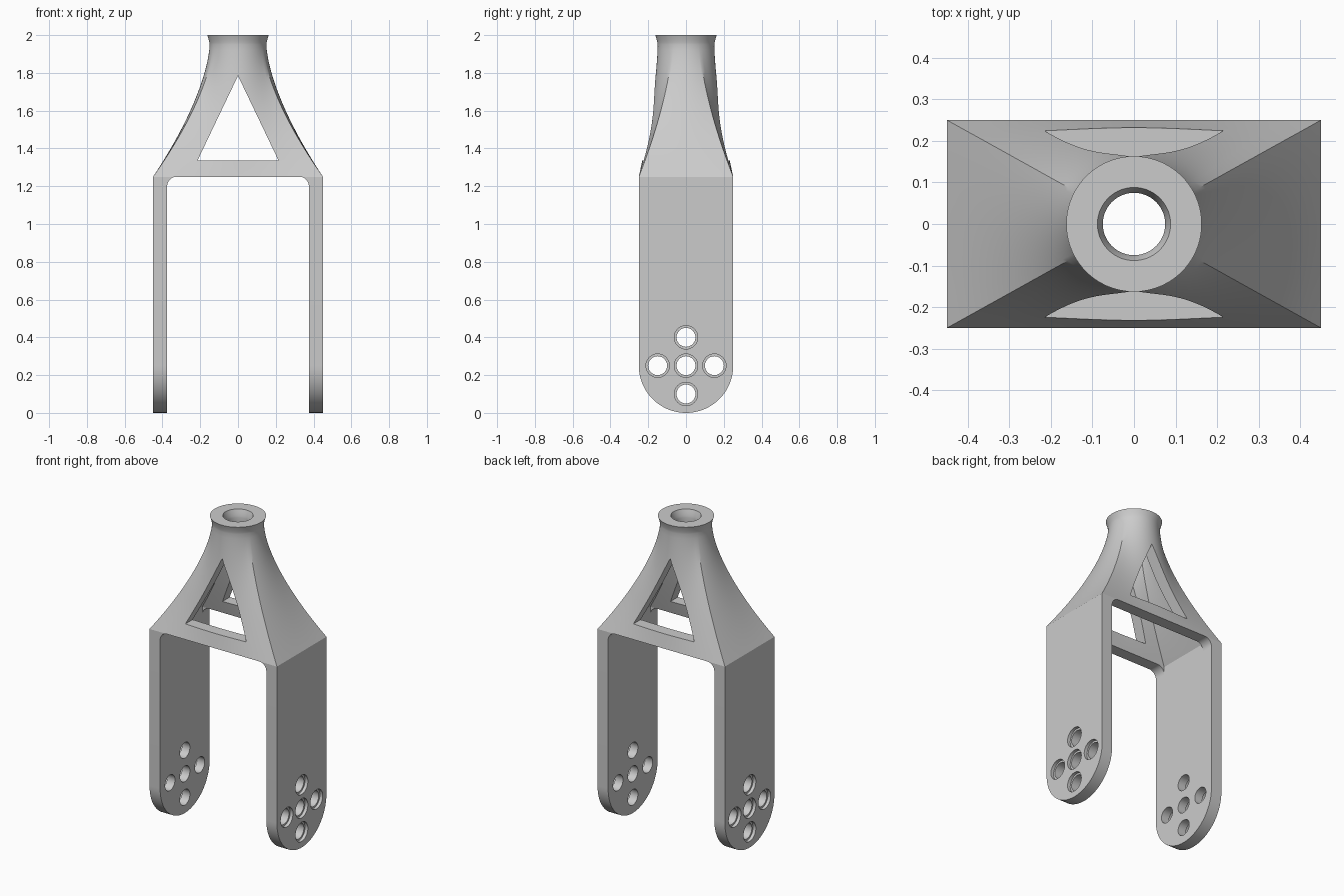
import bpy, bmesh, math
from math import cos, sin, pi, atan2

cube = bpy.data.objects.get("Cube")
if cube:
    bpy.data.objects.remove(cube, do_unlink=True)

grey = bpy.data.materials.new("plain grey")
grey.use_nodes = True
colour = (0.6, 0.6, 0.6, 1)
grey.diffuse_color = colour
grey.node_tree.nodes["Principled BSDF"].inputs["Base Color"].default_value = colour

HALF_X, HALF_Y, WALL = 0.45, 0.25, 0.075
SHOULDER, NECK, TOP = 1.25, 1.95, 2.0


def make_object(name, bm):
    bmesh.ops.recalc_face_normals(bm, faces=bm.faces)
    mesh = bpy.data.meshes.new(name)
    bm.to_mesh(mesh)
    bm.free()
    mesh.materials.append(grey)
    obj = bpy.data.objects.new(name, mesh)
    bpy.context.collection.objects.link(obj)
    return obj


def prism(name, points, axis, start, end):
    """Extrude a flat outline along x (points are y, z) or y (points are x, z)."""
    bm = bmesh.new()
    place = (lambda a, b, d: (d, a, b)) if axis == "x" else (lambda a, b, d: (a, d, b))
    rings = [[bm.verts.new(place(a, b, d)) for a, b in points] for d in (start, end)]
    for ring in rings:
        bm.faces.new(ring)
    for i in range(len(points)):
        j = (i + 1) % len(points)
        bm.faces.new((rings[0][i], rings[0][j], rings[1][j], rings[1][i]))
    return make_object(name, bm)


def activate(obj):
    bpy.ops.object.select_all(action="DESELECT")
    obj.select_set(True)
    bpy.context.view_layer.objects.active = obj


def cut(obj, cutter):
    mod = obj.modifiers.new("cut", "BOOLEAN")
    mod.operation, mod.solver, mod.object = "DIFFERENCE", "EXACT", cutter
    activate(obj)
    bpy.ops.object.modifier_apply(modifier=mod.name)
    bpy.data.objects.remove(cutter, do_unlink=True)


def mirror(obj, x, y):
    mod = obj.modifiers.new("mirror", "MIRROR")
    mod.use_axis = (x, y, False)
    mod.use_mirror_merge = False


def smooth(obj):
    activate(obj)
    bpy.ops.object.shade_smooth_by_angle(angle=math.radians(30))


def arc(cx, cz, r, a0, a1, n):
    return [(cx + r * cos(a0 + (a1 - a0) * i / n), cz + r * sin(a0 + (a1 - a0) * i / n))
            for i in range(n + 1)]


def section(z, inset, per_side=20):
    """Rectangle at the shoulder blending to a circle at the neck."""
    hx, hy = HALF_X - inset, HALF_Y - inset
    u = min(1, (z - SHOULDER) / (NECK - SHOULDER))
    w = 1 - (1 - u) ** 1.55
    r = 0.15 - inset + 0.013 * max(0, (z - NECK) / (TOP - NECK)) ** 1.4
    corner = atan2(hy, hx)
    stops = [-corner, corner, pi - corner, pi + corner, 2 * pi - corner]
    points = []
    for a0, a1 in zip(stops, stops[1:]):
        for i in range(per_side):
            a = a0 + (a1 - a0) * i / per_side
            reach = 1 / max(abs(cos(a)) / hx, abs(sin(a)) / hy)
            d = reach * (1 - w) + r * w
            points.append((d * cos(a), d * sin(a), z))
    return points


# Hollow crown: outer skin up, inner skin down, closed into one shell
steps = 24
heights = [SHOULDER + (NECK - SHOULDER) * i / steps for i in range(steps + 1)]
heights += [NECK + (TOP - NECK) * i / 5 for i in range(1, 6)]
layers = [section(z, 0) for z in heights] + [section(z, WALL) for z in reversed(heights)]
bm = bmesh.new()
rings = [[bm.verts.new(p) for p in layer] for layer in layers]
for k, ring in enumerate(rings):
    above = rings[(k + 1) % len(rings)]
    for i in range(len(ring)):
        j = (i + 1) % len(ring)
        bm.faces.new((ring[i], ring[j], above[j], above[i]))
crown = make_object("crown", bm)

# Triangular window through the front and back walls
cut(crown, prism("window_cutter", [(-0.215, 1.335), (0.215, 1.335), (0, 1.785)], "y", -0.5, 0.5))
smooth(crown)

# Legs with rounded feet and five counterbored holes
foot = arc(0, HALF_Y, HALF_Y, pi, 2 * pi, 40)
legs = prism("legs", foot + [(HALF_Y, SHOULDER), (-HALF_Y, SHOULDER)], "x", HALF_X - WALL, HALF_X)
for y, z in [(0, 0.1), (0, 0.25), (0, 0.4), (-0.15, 0.25), (0.15, 0.25)]:
    for radius, start in ((0.05, 0.3), (0.062, HALF_X - 0.02)):
        cut(legs, prism("hole_cutter", arc(y, z, radius, 0, 2 * pi, 32)[:-1], "x", start, 0.5))
smooth(legs)
mirror(legs, True, False)

# Small fillets where the legs meet the front and back walls
inner, size = HALF_X - WALL, 0.05
curve = arc(inner - size, SHOULDER - size, size, 0, pi / 2, 10)
fillets = prism("leg_fillets", curve + [(inner, SHOULDER)], "y", -HALF_Y, WALL - HALF_Y)
smooth(fillets)
mirror(fillets, True, True)
